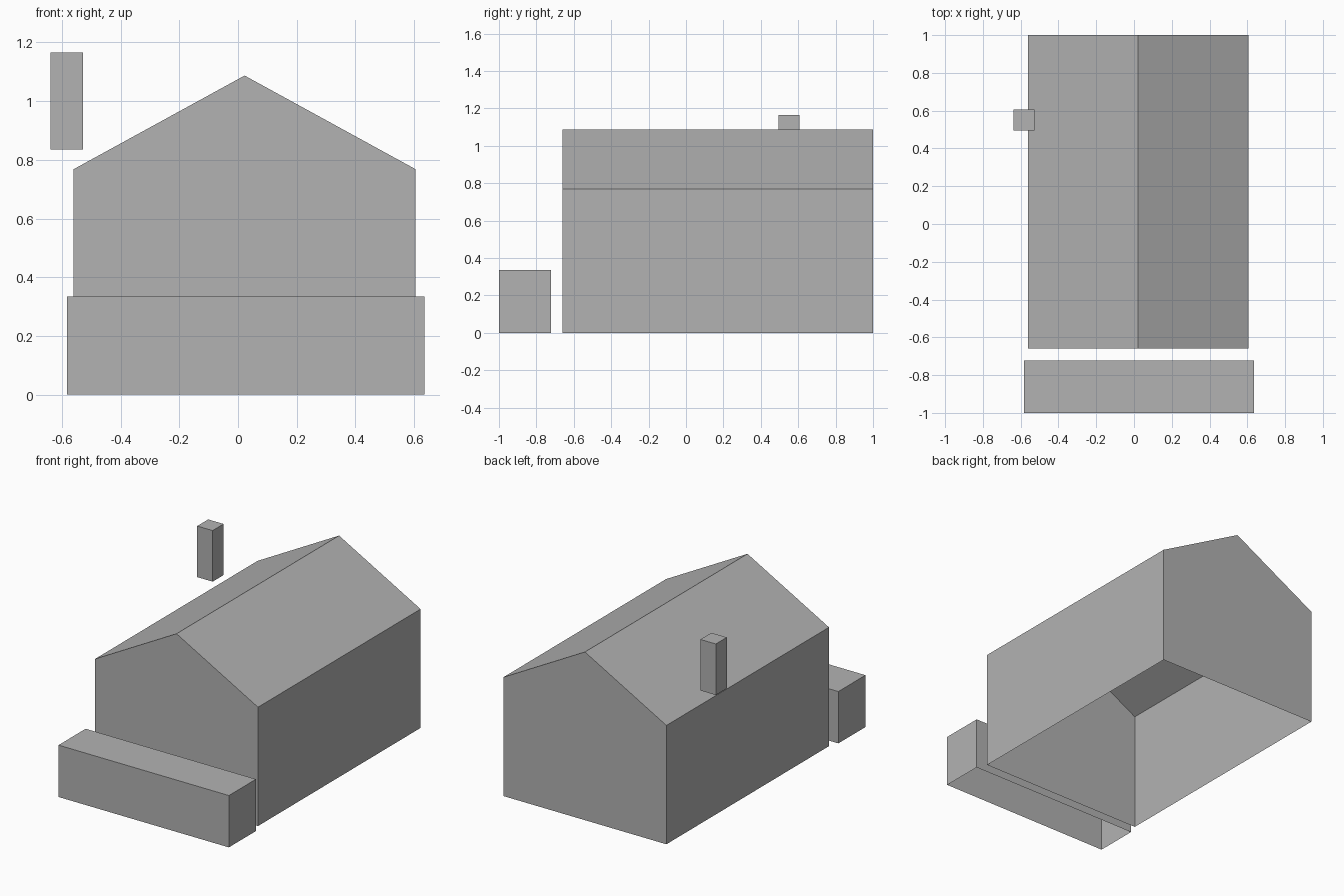
import bpy
import bmesh

cube = bpy.data.objects.get("Cube")
if cube:
    bpy.data.objects.remove(cube, do_unlink=True)

grey = bpy.data.materials.new("plain grey")
grey.use_nodes = True
colour = (0.448, 0.448, 0.448, 1)
grey.diffuse_color = colour
grey.node_tree.nodes["Principled BSDF"].inputs["Base Color"].default_value = colour


def extrude_shell(name, outline, y0, y1):
    """Extrude an x-z outline along y, leaving its first edge (the underside) open."""
    bm = bmesh.new()
    front = [bm.verts.new((x, y0, z)) for x, z in outline]
    back = [bm.verts.new((x, y1, z)) for x, z in outline]
    bm.faces.new(front)
    bm.faces.new(back[::-1])
    for i in range(1, len(outline)):
        j = (i + 1) % len(outline)
        bm.faces.new((front[j], front[i], back[i], back[j]))
    mesh = bpy.data.meshes.new(name)
    bm.to_mesh(mesh)
    bm.free()
    mesh.materials.append(grey)
    obj = bpy.data.objects.new(name, mesh)
    bpy.context.collection.objects.link(obj)
    return obj


def box_outline(x0, x1, z0, z1):
    return [(x0, z0), (x1, z0), (x1, z1), (x0, z1)]


# Gabled house, open below
left, right, eave, ridge = -0.56, 0.605, 0.768, 1.087
house = [(left, 0), (right, 0), (right, eave), ((left + right) / 2, ridge), (left, eave)]
extrude_shell("house_body", house, -0.66, 1.0)

# Low block standing before the front gable
extrude_shell("front_block", box_outline(-0.583, 0.635, 0, 0.335), -1.0, -0.723)

# Chimney floating by the eave
extrude_shell("chimney", box_outline(-0.638, -0.528, 0.835, 1.165), 0.495, 0.607)
